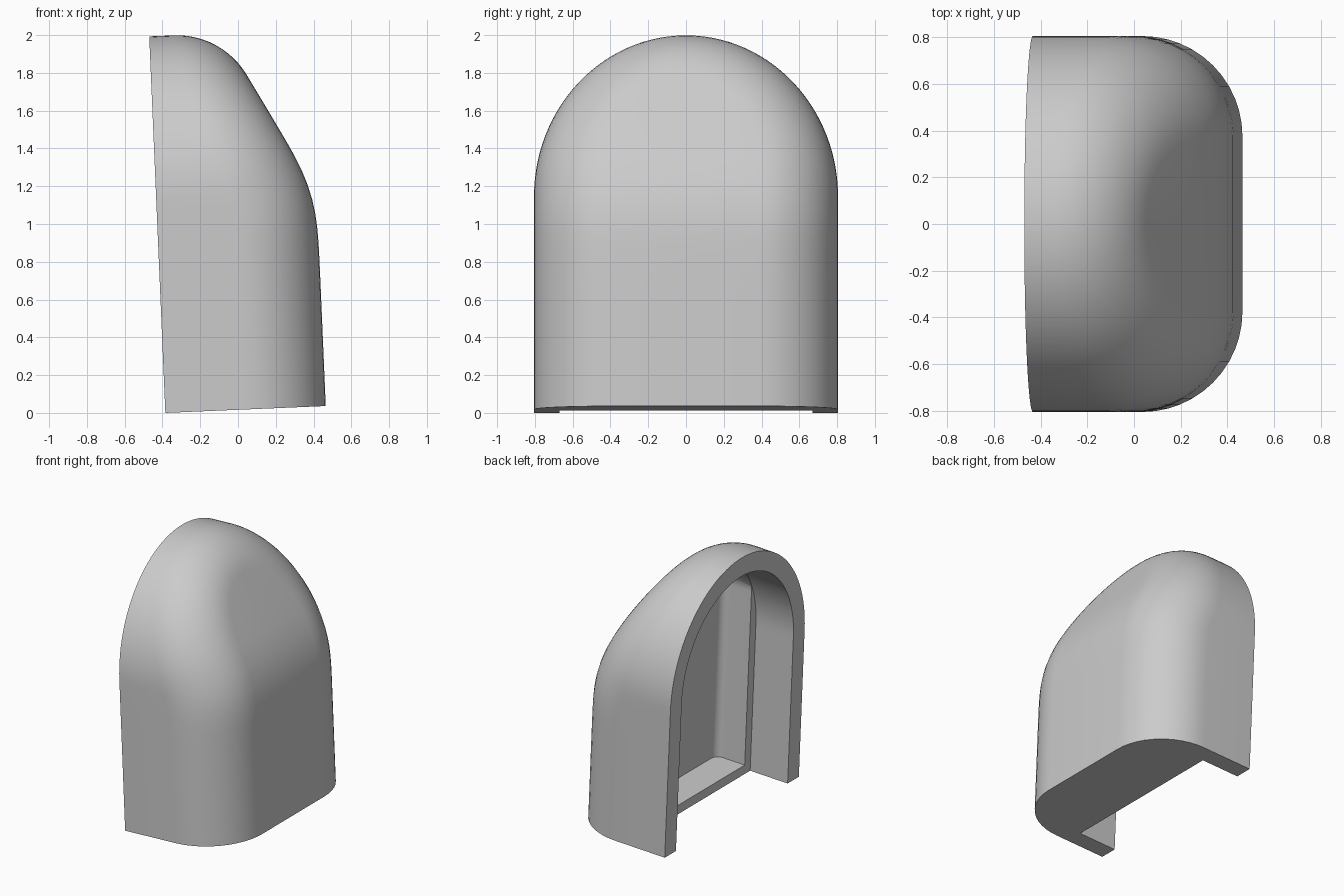
import bpy, bmesh, math
from mathutils import Vector

cube = bpy.data.objects.get("Cube")
if cube:
    bpy.data.objects.remove(cube)

RIM, SPRING, FLOOR_EDGE = -0.385, 1.13, -0.07
ROUND = 0.43                               # radius of the big front edge
FRONT, SLOPE_D = 0.465, 0.951              # upright plane and sloped plane
SLOPE = Vector((0.879, 0, 0.477))
TILT = math.radians(2.45)


def arch(width, rise, bottom, legs=28, steps=28):
    """Half arch outline from the foot to the crown: (point, outward normal)."""
    rows = []
    for i in range(legs):
        z = bottom + (SPRING - bottom) * i / legs
        rows.append((Vector((0, width, z)), Vector((0, 1, 0))))
    for i in range(steps + 1):
        a = math.pi / 2 * i / steps
        c, s = math.cos(a), math.sin(a)
        n = Vector((0, c / width, s / rise)).normalized()
        rows.append((Vector((0, width * c, SPRING + rise * s)), n))
    return rows


def loft(name, rows):
    """Closed half body from rows that start and end on y = 0, then mirrored."""
    bm = bmesh.new()
    grid = [[bm.verts.new(p) for p in row] for row in rows]
    for a, b in zip(grid, grid[1:]):
        for j in range(len(a) - 1):
            bm.faces.new((a[j], a[j + 1], b[j + 1], b[j]))
    bm.faces.new(grid[0])
    bmesh.ops.remove_doubles(bm, verts=bm.verts, dist=0.0002)
    half = bm.verts[:] + bm.edges[:] + bm.faces[:]
    bmesh.ops.mirror(bm, geom=half, axis='Y', merge_dist=0.0002)
    bmesh.ops.dissolve_degenerate(bm, dist=0.0001, edges=bm.edges[:])
    bmesh.ops.recalc_face_normals(bm, faces=bm.faces[:])
    mesh = bpy.data.meshes.new(name)
    bm.to_mesh(mesh)
    bm.free()
    obj = bpy.data.objects.new(name, mesh)
    bpy.context.collection.objects.link(obj)
    return obj


def on_centre(p):
    return Vector((p.x, 0, p.z))


# Outer hood: arch with a wide rounded edge running into the front planes
rows = []
for p, n in arch(0.805, 0.865, 0):
    c = p - n * ROUND
    x1 = FRONT - ROUND
    x2 = (SLOPE_D - ROUND - SLOPE.z * c.z) / SLOPE.x
    k = 0.03
    w = 1 / (1 + math.exp((x2 - x1) / k))
    c.x = min(x1, x2) - k * math.log(1 + math.exp(-abs(x1 - x2) / k))
    face_n = Vector((1, 0, 0)).lerp(SLOPE, w).normalized()
    if p.z == 0:
        face_n = Vector((1, 0, 0))
    edge = [c + n.slerp(face_n, t / 12) * ROUND for t in range(13)]
    rim = Vector((RIM, p.y, p.z))
    rows.append([on_centre(rim), rim] + edge + [on_centre(edge[-1])])
hood = loft("hood_shell", rows)

# Wide doorway behind the rim, open at the bottom
rows = []
for p, n in arch(0.67, 0.72, -0.3):
    a, b = Vector((-0.8, p.y, p.z)), Vector((FLOOR_EDGE, p.y, p.z))
    rows.append([on_centre(a), a, b, on_centre(b)])
doorway = loft("doorway_cutter", rows)

# Narrower pocket above the floor, its back wall following the sloped front
rows = []
for p, n in arch(0.667, 0.717, 0.07):
    y = min(p.y, 0.6)
    x = min(0.17, (SLOPE_D - 0.13 - SLOPE.z * p.z) / SLOPE.x)
    r = min(0.06, y)
    row = [Vector((-0.6, 0, p.z)), Vector((-0.6, y, p.z))]
    for i in range(6):
        a = math.pi / 2 * i / 5
        row.append(Vector((x - r + r * math.sin(a), y - r + r * math.cos(a), p.z)))
    rows.append(row + [Vector((x, 0, p.z))])
pocket = loft("pocket_cutter", rows)

bpy.ops.object.select_all(action='DESELECT')
bpy.context.view_layer.objects.active = hood
hood.select_set(True)
for cutter in (doorway, pocket):
    mod = hood.modifiers.new(cutter.name, 'BOOLEAN')
    mod.operation, mod.solver, mod.object = 'DIFFERENCE', 'EXACT', cutter
    bpy.ops.object.modifier_apply(modifier=mod.name)
    bpy.data.objects.remove(cutter)
bpy.ops.object.shade_smooth_by_angle(angle=math.radians(30))

# The hood leans back slightly on its rear feet
hood.rotation_euler.y = -TILT
hood.location.z = -RIM * math.sin(TILT)

grey = bpy.data.materials.new("plain grey")
grey.use_nodes = True
colour = (0.6, 0.6, 0.6, 1)
grey.diffuse_color = colour
grey.node_tree.nodes["Principled BSDF"].inputs["Base Color"].default_value = colour
hood.data.materials.clear()
hood.data.materials.append(grey)
